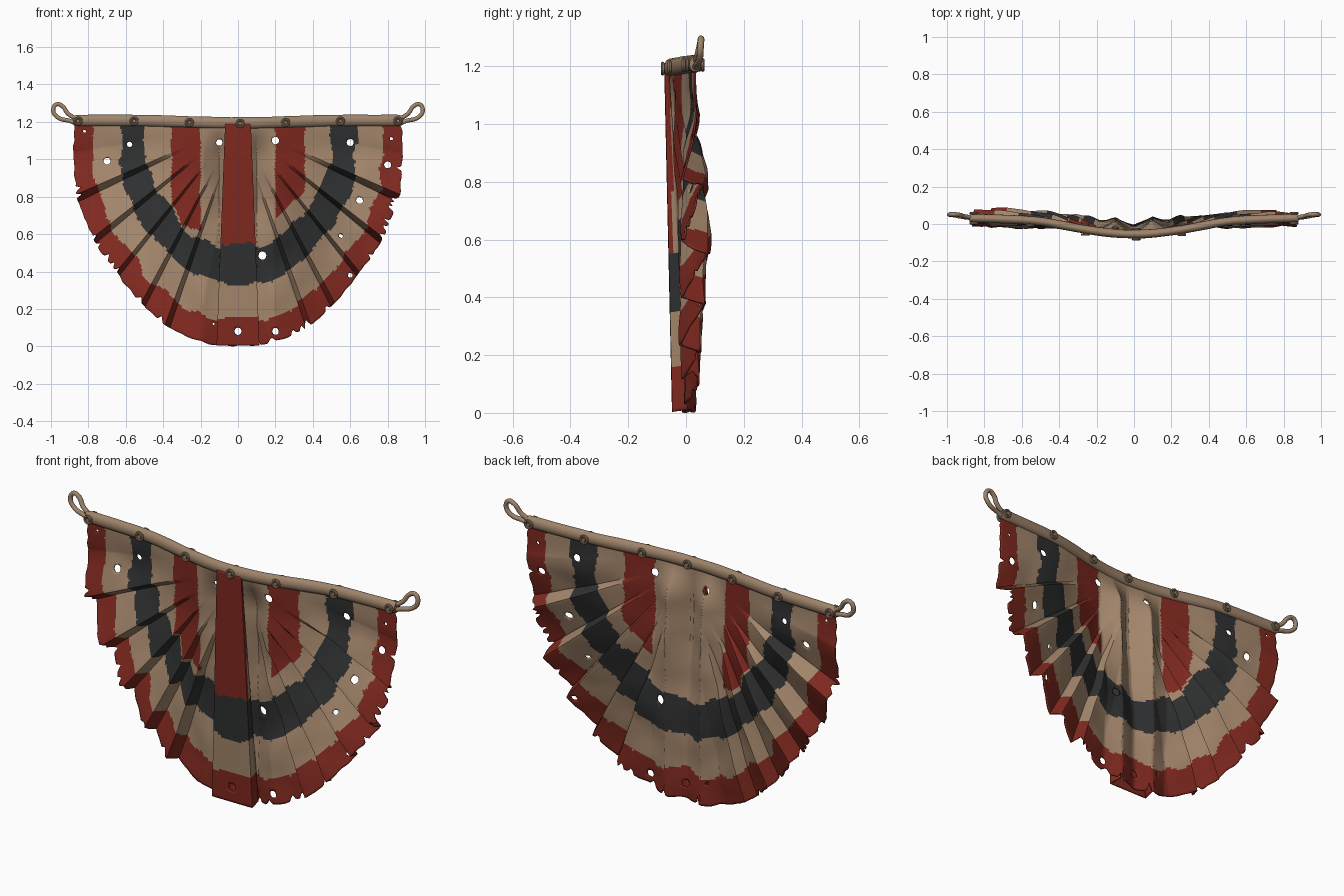
import bpy, bmesh, math, random
from mathutils import Vector, noise

if "Cube" in bpy.data.objects:
    bpy.data.objects.remove(bpy.data.objects["Cube"])

random.seed(4)
TOP = 1.19


def material(name, rgb):
    m = bpy.data.materials.new(name)
    m.diffuse_color = (*rgb, 1)
    m.use_nodes = True
    m.node_tree.nodes["Principled BSDF"].inputs["Base Color"].default_value = m.diffuse_color
    return m


TAN = material("faded tan", (.37, .24, .15))
RED = material("faded red", (.215, .022, .014))
DARK = material("charcoal", (.028, .029, .030))
ROPE = material("rope tan", (.345, .23, .145))


def lerp(keys, x):
    for (a, p), (b, q) in zip(keys, keys[1:]):
        if x <= b:
            return p + (q - p) * max(0, x - a) / (b - a)
    return keys[-1][1]


def smooth(x):
    x = min(1, max(0, x))
    return x * x * (3 - 2 * x)


def finish(name, bm, mats, angle=30):
    bmesh.ops.recalc_face_normals(bm, faces=bm.faces)
    me = bpy.data.meshes.new(name)
    bm.to_mesh(me)
    bm.free()
    ob = bpy.data.objects.new(name, me)
    bpy.context.collection.objects.link(ob)
    for m in mats:
        me.materials.append(m)
    bpy.ops.object.select_all(action='DESELECT')
    ob.select_set(True)
    bpy.context.view_layer.objects.active = ob
    bpy.ops.object.shade_smooth_by_angle(angle=math.radians(angle))
    return ob


# worn holes: x, z, radius
HOLES = [(-.7, .99, .019), (-.58, 1.08, .015), (-.1, 1.09, .018), (.2, 1.1, .02),
         (.6, 1.09, .019), (.8, .97, .019), (.65, .78, .019), (.55, .59, .012),
         (.13, .485, .022), (.6, .38, .014), (.2, .08, .019), (0, .08, .02),
         (-.82, 1.15, .008), (.82, 1.11, .009), (-.13, .12, .007)]


def cloth(name, func, nu, nv, colour):
    """Grid of cloth with holes, coloured by a rule, given a thin thickness."""
    bm = bmesh.new()
    g = [[bm.verts.new(func(i / nu, j / nv)) for j in range(nv + 1)] for i in range(nu + 1)]
    for i in range(nu):
        for j in range(nv):
            f = bm.faces.new((g[i][j], g[i + 1][j], g[i + 1][j + 1], g[i][j + 1]))
            f.material_index = colour(f.calc_center_median())
    for hx, hz, r in HOLES:
        c = Vector((hx, hz))
        near = lambda p: (Vector((p.x, p.z)) - c).length
        bmesh.ops.delete(bm, geom=[f for f in bm.faces if near(f.calc_center_median()) < r], context='FACES')
        for v in bm.verts:
            d = near(v.co)
            if v.is_boundary and 0 < d < r + .012:
                v.co.x, v.co.z = hx + (v.co.x - hx) * r / d, hz + (v.co.z - hz) * r / d
    ob = finish(name, bm, [TAN, RED, DARK])
    s = ob.modifiers.new("thickness", 'SOLIDIFY')
    s.thickness, s.offset = .007, 0
    return ob


# Curves shared by the parts
BAND_Y = [(0, -.055), (.1, -.052), (.25, -.032), (.5, .016), (.65, .025), (.88, .032)]
OUTLINE = [(0, 1.185), (6, 1.19), (12, 1.175), (20, 1.145), (28, 1.09), (39, 1.025),
           (51, .99), (57, .965), (66, .945), (75, .905), (90, .87)]
PLEATS = [(0, -.01), (6, -.005), (11, .0), (18.5, .04), (20, -.015), (27, .045), (28.5, -.02),
          (38, .06), (39.5, -.015), (50, .07), (52, -.015), (64, .06), (66.5, -.01),
          (80, .045), (90, .03)]
NOTCHES = [(random.uniform(-75, 75), random.uniform(.5, 1.2), random.uniform(.025, .05)) for _ in range(24)]


def band_y(x):
    return sum(lerp(BAND_Y, abs(x + d)) for d in (-.06, -.03, 0, .03, .06)) / 5


# Pleated half-round fan
def fan_point(u, v):
    deg = -90 + 180 * u
    a, t = abs(deg), .003 + .997 * v
    r = t * lerp(OUTLINE, a)
    tear = max([d * max(0, 1 - abs(deg - c) / w) for c, w, d in NOTCHES])
    tear += .008 * noise.noise(Vector((deg * .35, 0, 0)))
    r -= tear * max(0, (t - .92) / .08)
    x, z = r * math.sin(math.radians(deg)), TOP - r * math.cos(math.radians(deg))
    w = smooth((r - .25) / .6) * smooth((TOP - z) / .25)
    y = band_y(x) * (1 - w) + lerp(PLEATS, a) * w * (1.15 if deg < 0 else 1)
    # folds of the box pleat behind the centre panel
    y += (.035 + .035 * (1 - w)) * max(0, 1 - abs(abs(x) - .1) / .09) * smooth((TOP - z) / .2)
    y += .012 * noise.noise(Vector((x * 6, z * 6, 3))) * smooth((TOP - z) / .2)
    return x, y, z


def fan_colour(p):
    x, d = abs(p.x), TOP - p.z
    s = math.hypot(x, d) / lerp(OUTLINE, math.degrees(math.atan2(x, d)))
    n = noise.noise(Vector((p.x * 9, p.z * 9, 0))) * .03 + noise.noise(Vector((p.x * 35, p.z * 35, 5))) * .012
    s += n
    if s > .882:
        return 1
    if .565 < s < .722:
        return 2
    low = .62 if p.x < 0 else .68 + (x - .2)
    return 1 if .2 < x + n * .3 < .355 and p.z + n > low and s < .55 else 0


cloth("pleated_fan", fan_point, 360, 100, fan_colour)


# Box pleat standing in front of the middle of the fan, edges folded back
def panel_front(z):
    return -.072 + .027 * (TOP - z) / TOP


def panel_point(u, v):
    k = 2 * u - 1
    z = TOP - v * (TOP - .004)
    half = .066 + .046 * v
    fold = max(0, (abs(k) - .8) / .2)
    x = half * math.copysign(min(1, abs(k) / .8) - .1 * fold, k)
    return x, panel_front(z) + fold * (.012 + .05 * v), z + .008 * fold


def panel_colour(p):
    z = p.z + .015 * noise.noise(Vector((p.x * 25, p.z * 5, 1)))
    if z > .55:
        return 0 if p.y > panel_front(p.z) + .015 else 1
    return 2 if z > .315 + .4 * abs(p.x) else 0 if z > .155 else 1


cloth("centre_panel", panel_point, 30, 100, panel_colour)


# Rolled top band
def band_z(x):
    return 1.195 + .013 * smooth(abs(x) / .6)


bm = bmesh.new()
rings = []
for i in range(61):
    x = -.88 + 1.76 * i / 60
    k = .85 if i in (0, 60) else 1 + .05 * noise.noise(Vector((x * 9, 0, 0)))
    rings.append([bm.verts.new((x, band_y(x) + .023 * k * math.cos(a), band_z(x) + .031 * k * math.sin(a)))
                  for a in [math.tau * j / 14 for j in range(14)]])
for p, q in zip(rings, rings[1:]):
    for j in range(14):
        bm.faces.new((p[j], p[j - 1], q[j - 1], q[j]))
bm.faces.new(rings[0])
bm.faces.new(rings[-1])
finish("top_band", bm, [ROPE], 40)

# Eyelets through the band
for i, x in enumerate((-.855, -.555, -.26, .012, .255, .548, .855)):
    at = Vector((x, band_y(x), band_z(x) - .003))
    bpy.ops.mesh.primitive_cylinder_add(vertices=16, radius=.009, depth=.064, location=at, rotation=(math.pi / 2, 0, 0))
    parts = [bpy.context.object]
    for side in (-1, 1):
        bpy.ops.mesh.primitive_torus_add(major_segments=18, minor_segments=8, major_radius=.018, minor_radius=.0065,
                                         location=at + Vector((0, side * .027, 0)), rotation=(math.pi / 2, 0, 0))
        parts.append(bpy.context.object)
    for p in parts:
        p.select_set(True)
    bpy.ops.object.join()
    ob = bpy.context.object
    ob.name = f"eyelet_{i + 1}"
    ob.data.materials.append(ROPE)
    bpy.ops.object.shade_smooth_by_angle(angle=math.radians(40))

# Rope hanging loops at both ends
LOOP = [(.85, 1.204, .032), (.91, 1.208, .037), (.965, 1.225, .047), (.988, 1.262, .050),
        (.97, 1.294, .052), (.938, 1.283, .050), (.91, 1.245, .042), (.865, 1.215, .034)]
for side, label in ((-1, "left"), (1, "right")):
    cu = bpy.data.curves.new("loop", 'CURVE')
    cu.dimensions, cu.bevel_depth, cu.bevel_resolution, cu.resolution_u = '3D', .0115, 3, 6
    sp = cu.splines.new('BEZIER')
    sp.bezier_points.add(len(LOOP) - 1)
    for b, (x, z, y) in zip(sp.bezier_points, LOOP):
        b.co = (side * x, y, z)
        b.handle_left_type = b.handle_right_type = 'AUTO'
    sp.use_cyclic_u = True
    cu.materials.append(ROPE)
    ob = bpy.data.objects.new(f"rope_loop_{label}", cu)
    bpy.context.collection.objects.link(ob)
    bpy.ops.object.select_all(action='DESELECT')
    ob.select_set(True)
    bpy.context.view_layer.objects.active = ob
    bpy.ops.object.convert(target='MESH')
    bpy.ops.object.shade_smooth_by_angle(angle=math.radians(50))
